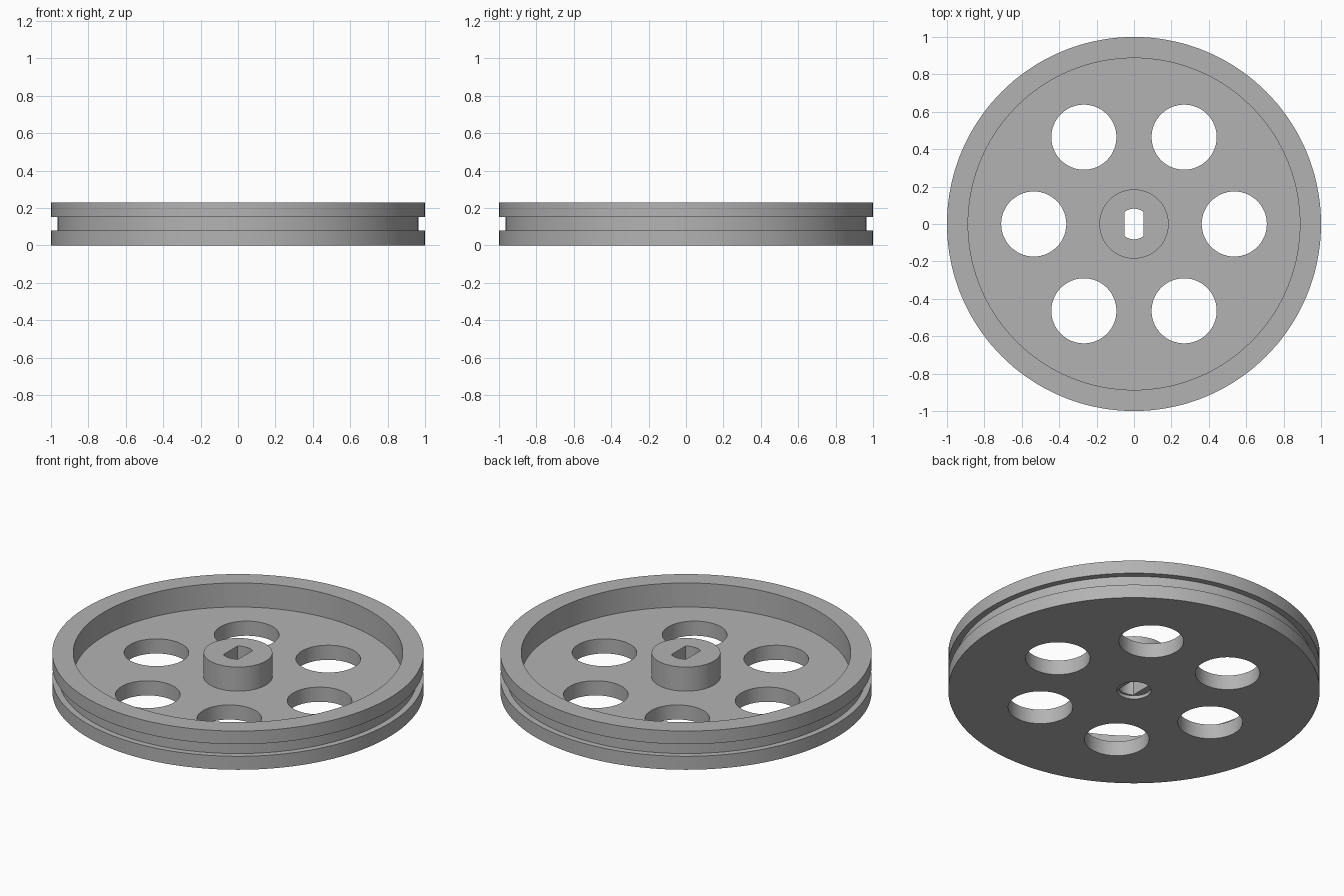
import bpy, bmesh, math
from math import cos, sin, pi

if "Cube" in bpy.data.objects:
    bpy.data.objects.remove(bpy.data.objects["Cube"])

HEIGHT = 0.23
FLOOR = 0.087
HUB_RADIUS = 0.185

grey = bpy.data.materials.new("light grey plastic")
grey.use_nodes = True
colour = (0.45, 0.45, 0.45, 1)
grey.diffuse_color = colour
grey.node_tree.nodes["Principled BSDF"].inputs["Base Color"].default_value = colour


def make_object(name, bm):
    bmesh.ops.remove_doubles(bm, verts=bm.verts, dist=1e-5)
    bmesh.ops.recalc_face_normals(bm, faces=bm.faces)
    mesh = bpy.data.meshes.new(name)
    bm.to_mesh(mesh)
    bm.free()
    mesh.materials.append(grey)
    obj = bpy.data.objects.new(name, mesh)
    bpy.context.collection.objects.link(obj)
    return obj


def lathe(name, profile, steps=144):
    """Spin a closed radius/height outline around the z axis."""
    bm = bmesh.new()
    verts = [bm.verts.new((r, 0, z)) for r, z in profile]
    edges = [bm.edges.new(pair) for pair in zip(verts, verts[1:])]
    bmesh.ops.spin(bm, geom=verts + edges, axis=(0, 0, 1), cent=(0, 0, 0),
                   angle=2 * pi, steps=steps, use_duplicate=False)
    return make_object(name, bm)


def prism(name, radius, z0, z1, x=0, y=0, half_width=None, steps=72):
    """Upright cylinder, optionally with two flats facing left and right."""
    limit = half_width or radius
    bm = bmesh.new()
    ring = []
    for i in range(steps):
        a = 2 * pi * (i + 0.5) / steps
        px = max(-limit, min(limit, radius * cos(a)))
        ring.append(bm.verts.new((x + px, y + radius * sin(a), z0)))
    base = bm.faces.new(ring)
    top = bmesh.ops.extrude_face_region(bm, geom=[base])["geom"]
    moved = [g for g in top if isinstance(g, bmesh.types.BMVert)]
    bmesh.ops.translate(bm, verts=moved, vec=(0, 0, z1 - z0))
    return make_object(name, bm)


# Wheel body: web, grooved rim and central hub
wheel = lathe("pulley_wheel", [
    (0, 0), (1, 0), (1, 0.08), (0.965, 0.08), (0.965, 0.152), (1, 0.152),
    (1, HEIGHT), (0.887, HEIGHT), (0.887, FLOOR),
    (HUB_RADIUS, FLOOR), (HUB_RADIUS, HEIGHT), (0, HEIGHT)])

# Six lightening holes, the flat-sided shaft bore and its round recess below
cutters = [prism("hole_cutter", 0.174, -0.1, 0.2,
                 0.536 * cos(k * pi / 3), 0.536 * sin(k * pi / 3))
           for k in range(6)]
cutters.append(prism("bore_cutter", 0.082, -0.1, 0.4, half_width=0.05))
cutters.append(prism("recess_cutter", 0.092, -0.1, 0.02))

bpy.context.view_layer.objects.active = wheel
for cutter in cutters:
    mod = wheel.modifiers.new("cut", "BOOLEAN")
    mod.operation = "DIFFERENCE"
    mod.solver = "EXACT"
    mod.object = cutter
    bpy.ops.object.modifier_apply(modifier=mod.name)
    bpy.data.objects.remove(cutter)

# Smooth round walls with crisp edges
bpy.ops.object.select_all(action="DESELECT")
wheel.select_set(True)
bpy.ops.object.shade_smooth_by_angle(angle=math.radians(30))
